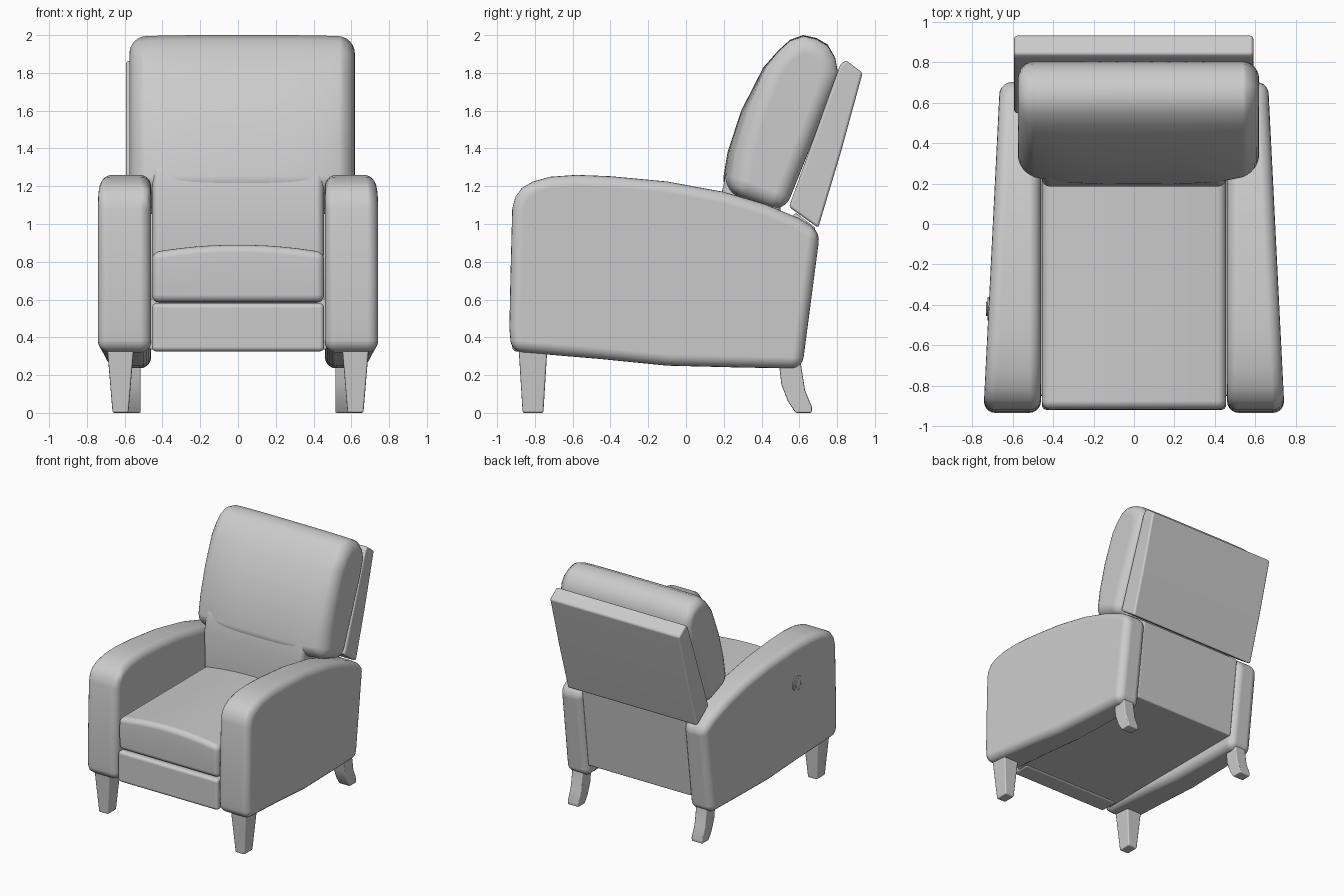
import bpy, bmesh, math
from mathutils import Matrix

if "Cube" in bpy.data.objects:
    bpy.data.objects.remove(bpy.data.objects["Cube"])

grey = bpy.data.materials.new("light grey")
grey.diffuse_color = (0.6, 0.6, 0.6, 1)
grey.use_nodes = True
grey.node_tree.nodes["Principled BSDF"].inputs["Base Color"].default_value = grey.diffuse_color


def finish(name, bm, bevel=0.0, segments=4, mirror=False):
    bmesh.ops.recalc_face_normals(bm, faces=bm.faces)
    for f in bm.faces:
        f.smooth = True
    me = bpy.data.meshes.new(name)
    bm.to_mesh(me)
    bm.free()
    me.materials.append(grey)
    ob = bpy.data.objects.new(name, me)
    bpy.context.collection.objects.link(ob)
    if mirror:
        ob.modifiers.new("mirror", 'MIRROR').use_axis[0] = True
    if bevel:
        b = ob.modifiers.new("rounding", 'BEVEL')
        b.width = bevel
        b.segments = segments
        b.limit_method = 'ANGLE'
        b.angle_limit = math.radians(40)
        b.use_clamp_overlap = False
        b.harden_normals = True
    return ob


def extrude(name, profile, x0, x1, bevel, steps=1, shape=None, mirror=False, segments=4):
    """Sweep a side profile of (y, z) points from x0 to x1; shape() bends each point."""
    bm = bmesh.new()
    rings = []
    for i in range(steps + 1):
        x = x0 + (x1 - x0) * i / steps
        u = 2 * i / steps - 1
        pts = [(x, y, z) for y, z in profile]
        if shape:
            pts = [shape(u, *p) for p in pts]
        rings.append([bm.verts.new(p) for p in pts])
    n = len(profile)
    for a, b in zip(rings, rings[1:]):
        for j in range(n):
            k = (j + 1) % n
            bm.faces.new((a[j], a[k], b[k], b[j]))
    bm.faces.new(rings[0])
    bm.faces.new(rings[-1])
    return finish(name, bm, bevel, segments, mirror)


# Arms: arched top, outer side tapering in towards the rear
arm = [(-.925, .325), (-.935, .45), (-.93, .7), (-.92, 1.08), (-.905, 1.14),
       (-.87, 1.19), (-.81, 1.225), (-.72, 1.25), (-.58, 1.26), (-.4, 1.253),
       (-.1, 1.225), (.2, 1.17), (.42, 1.105), (.6, 1.03), (.71, .96),
       (.615, .235), (.3, .24), (-.1, .25), (-.45, .285)]


def arm_taper(u, x, y, z):
    return (x - .05 * (y + .93) if u > 0 else x, y, z)


extrude("arm", arm, .46, .745, .06, shape=arm_taper, mirror=True, segments=5)

# Body between the arms
extrude("body", [(-.85, .335), (.605, .335), (.685, .98), (.58, 1.06),
                 (.35, .8), (-.85, .6)], -.47, .47, .01, segments=2)

# Footrest panel
extrude("footrest", [(-.92, .325), (-.92, .58), (-.75, .58), (-.75, .325)],
        -.456, .456, .025)


# Seat cushion with a crowned top
def seat_crown(u, x, y, z):
    return (x, y, z + .04 * (1 - u * u) if z > .7 else z)


extrude("seat_cushion", [(-.91, .585), (-.92, .72), (-.915, .85), (-.4, .85),
                         (.3, .85), (.3, .585)], -.456, .456, .04,
        steps=12, shape=seat_crown)


# Back cushion: upper part wraps over the arms, with a padded front
def padding(u, x, y, z):
    front = z < 1.95 and y < .25 + (z - 1.17) * .32
    if front:
        y -= .06 * (1 - u ** 4) * min(1, (2 - z) / .5)
    return (x, y, z - .01 * u ** 4 if z > 1.9 else z)


extrude("back_cushion", [(.245, 1.17), (.28, 1.38), (.34, 1.6), (.43, 1.83),
                         (.49, 1.92), (.55, 1.975), (.62, 2.0), (.69, 1.985),
                         (.75, 1.95), (.79, 1.88), (.805, 1.8), (.76, 1.66),
                         (.52, 1.06)], -.575, .619, .085,
        steps=14, shape=padding, segments=6)

# Lower part of the back cushion, between the arms
extrude("lower_back_cushion", [(.195, .8), (.185, 1.15), (.225, 1.32),
                               (.5, 1.32), (.5, .8)], -.455, .455, .04)

# Reclined outer back panel
extrude("back_panel", [(.545, 1.09), (.7, .98), (.82, 1.38), (.935, 1.8),
                       (.845, 1.868), (.815, 1.84)], -.593, .59, .015, segments=3)


# Front legs, tapering downwards
def leg_taper(u, x, y, z):
    return (x + u * .03 * z / .36, y, z)


extrude("front_leg", [(-.865, 0), (-.887, .36), (-.733, .36), (-.755, 0)],
        .58, .664, .01, shape=leg_taper, mirror=True, segments=2)

# Rear legs, curving backwards
extrude("rear_leg", [(.49, .28), (.505, .15), (.54, .06), (.58, 0), (.665, 0),
                     (.667, .03), (.63, .12), (.605, .28)],
        .515, .615, .008, mirror=True, segments=2)

# Round control on the outside of the left arm: ring and button
at = Matrix.Translation((-.718, -.42, .94)) @ Matrix.Rotation(math.radians(90), 4, 'Y')
for part, radius, depth in (("control_ring", .058, .016), ("control_button", .036, .03)):
    bm = bmesh.new()
    bmesh.ops.create_cone(bm, cap_ends=True, segments=32, radius1=radius,
                          radius2=radius, depth=depth, matrix=at)
    finish(part, bm, .005, 2)
